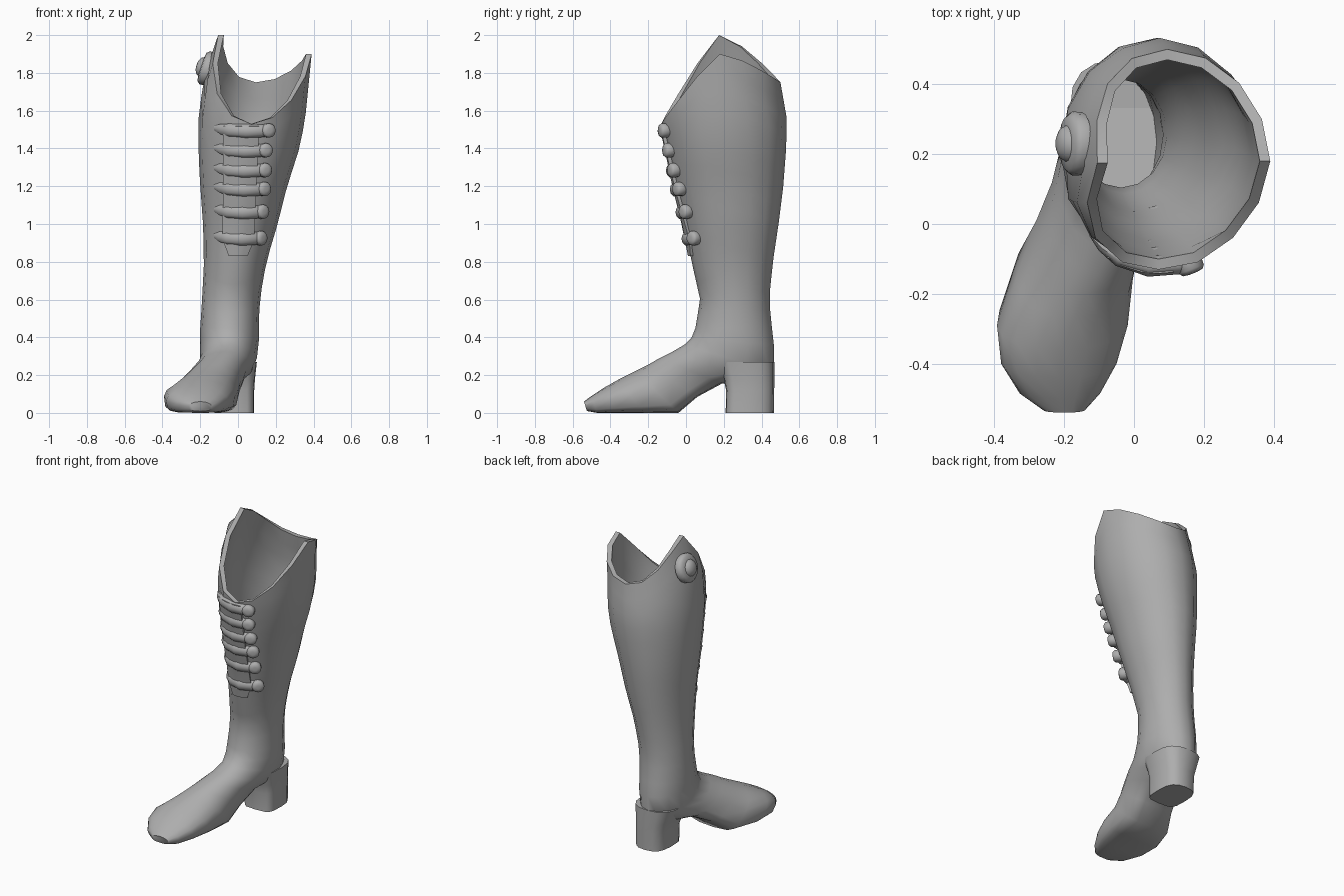
import bpy, bmesh, math
from mathutils import Vector

if "Cube" in bpy.data.objects:
    bpy.data.objects.remove(bpy.data.objects["Cube"])

N = 16
TAU = 2 * math.pi
leather = bpy.data.materials.new("grey_leather")
leather.diffuse_color = (0.42, 0.42, 0.42, 1)
leather.use_nodes = True
leather.node_tree.nodes["Principled BSDF"].inputs["Base Color"].default_value = leather.diffuse_color


def loft(name, rings, angle=45):
    """Skin a list of equal-length point rings and cap both ends."""
    bm = bmesh.new()
    rows = [[bm.verts.new(p) for p in r] for r in rings]
    n = len(rows[0])
    for a, b in zip(rows, rows[1:]):
        for i in range(n):
            j = (i + 1) % n
            bm.faces.new((a[i], a[j], b[j], b[i]))
    bm.faces.new(rows[0])
    bm.faces.new(rows[-1])
    bmesh.ops.recalc_face_normals(bm, faces=bm.faces)
    me = bpy.data.meshes.new(name)
    bm.to_mesh(me)
    bm.free()
    me.materials.append(leather)
    ob = bpy.data.objects.new(name, me)
    bpy.context.collection.objects.link(ob)
    bpy.ops.object.select_all(action='DESELECT')
    ob.select_set(True)
    bpy.context.view_layer.objects.active = ob
    bpy.ops.object.shade_smooth_by_angle(angle=math.radians(angle))
    return ob


# Shaft section by height: z, x left, x right, y front, y back
SHAFT = [(0.45, -.20, .11, .05, .455), (0.6, -.19, .115, .075, .44),
         (0.8, -.18, .15, .03, .46), (1.0, -.185, .21, -.01, .49),
         (1.2, -.20, .26, -.06, .515), (1.4, -.21, .325, -.10, .53),
         (1.55, -.21, .355, -.135, .535), (1.75, -.185, .375, -.135, .50),
         (1.9, -.14, .39, -.13, .49), (2.0, -.105, .39, -.13, .48)]


def section(z):
    z = min(max(z, SHAFT[0][0]), SHAFT[-1][0])
    for a, b in zip(SHAFT, SHAFT[1:]):
        if z <= b[0]:
            t = (z - a[0]) / (b[0] - a[0])
            xl, xr, yf, yb = (p + (q - p) * t for p, q in zip(a[1:], b[1:]))
            return (xl + xr) / 2, (xr - xl) / 2, (yf + yb) / 2, (yb - yf) / 2


def rim(c, s):
    """Scalloped top edge: low front, high sides, medium back."""
    peak = 1.95 - 0.05 * c / max(abs(c), .01) if abs(c) > .01 else 1.95
    low, p = (1.53, 1.2) if s < 0 else (1.75, 1.5)
    return low + (peak - low) * (1 - abs(s) ** p)


def shaft_ring(t, inset=0.0):
    ring = []
    for i in range(N):
        c, s = math.cos(TAU * i / N), math.sin(TAU * i / N)
        z = 0.45 + (rim(c, s) - 0.45) * t
        cx, hx, cy, hy = section(z)
        ring.append((cx + (hx - inset) * c, cy + (hy - inset) * s, z))
    return ring


def spow(v, e):
    return math.copysign(abs(v) ** e, v)


def foot_ring(yt, zt, yb, zb, cx, hx, e):
    """Tilted ring from an instep point to a sole point; e < 1 squares the sole."""
    ring = []
    for i in range(N):
        c, s = math.cos(TAU * i / N), math.sin(TAU * i / N)
        if s > 0:
            c, s = spow(c, e), spow(s, e)
        k = (s + 1) / 2
        ring.append((cx + hx * c, yt + (yb - yt) * k, zt + (zb - zt) * k))
    return ring


# Boot body: lining, rim, shaft, instep and toe in one skin
FOOT = [(.03, .40, .465, .36, -.045, .155, 1), (-.01, .36, .465, .22, -.05, .15, 1),
        (-.07, .325, .33, .17, -.07, .148, .8), (-.14, .29, .19, .155, -.10, .142, .6),
        (-.20, .255, .06, .085, -.135, .15, .5), (-.27, .22, -.04, 0, -.17, .167, .5),
        (-.36, .175, -.22, 0, -.205, .187, .5), (-.44, .13, -.36, 0, -.215, .165, .5),
        (-.50, .09, -.47, 0, -.212, .115, .5), (-.54, .06, -.525, .01, -.2, .06, .6)]
steps = [i / 14 for i in range(15)]
rings = [foot_ring(.04, .33, .43, .25, -.05, .115, 1)]
rings += [shaft_ring(t, .03) for t in steps]
rings += [shaft_ring(t) for t in reversed(steps)]
rings += [foot_ring(*f) for f in FOOT]
loft("boot_body", rings, 50)

# Block heel: flat front, rounded back
HEEL = [(0, -.02, .105, .21, .465), (.12, -.022, .108, .212, .467),
        (.18, -.03, .12, .20, .468), (.27, -.042, .142, .17, .468)]
rings = []
for z, cx, hx, yf, yb in HEEL:
    ring = []
    for i in range(N):
        a = TAU * i / N
        e = .45 if math.sin(a) < 0 else .75
        ring.append((cx + hx * spow(math.cos(a), e),
                     (yf + yb) / 2 + (yb - yf) / 2 * spow(math.sin(a), e), z))
    rings.append(ring)
loft("heel", rings)


def front_point(x, z):
    """Point and outward normal on the front of the shaft."""
    cx, hx, cy, hy = section(z)
    u = (x - cx) / hx
    v = -math.sqrt(max(0.02, 1 - u * u))
    return Vector((x, cy + hy * v, z)), Vector((u / hx, v / hy, 0)).normalized()


def turned(name, centre, axis, profile, n=12):
    """Round part from (radius, height) pairs along an axis."""
    axis = axis.normalized()
    side = axis.cross(Vector((0, 0, 1))).normalized()
    up = side.cross(axis)
    loft(name, [[centre + axis * h + (side * math.cos(TAU * i / n) + up * math.sin(TAU * i / n)) * r
                 for i in range(n)] for r, h in profile])


# Placket under the straps
rings = []
for k in range(9):
    z = 0.83 + 0.69 * k / 8
    w = 0.045 if k == 0 else 0.075 + 0.015 * k / 8
    cx = 0.0 + 0.02 * k / 8
    pts = [front_point(cx + w * (j / 2 - 1), z) for j in range(5)]
    rings.append([p + n * .014 for p, n in pts] + [p - n * .012 for p, n in reversed(pts)])
loft("placket", rings)

# Straps with a button at the right end
STRAPS = [(1.495, .155), (1.39, .14), (1.285, .135), (1.185, .13), (1.065, .12), (.925, .11)]
for k, (z, xr) in enumerate(STRAPS):
    rings = []
    for t, rn, rz in [(0, .004, .012), (.12, .016, .028), (.3, .026, .036),
                      (.6, .03, .038), (.9, .03, .036), (1, .024, .028)]:
        p, n = front_point(-.125 + (xr + .125) * t, z)
        p.z += .012 * (1 - t) - .008 * math.sin(math.pi * t)
        rings.append([p + n * rn * math.cos(TAU * i / 10) + Vector((0, 0, rz * math.sin(TAU * i / 10)))
                      for i in range(10)])
    loft("strap_%d" % (k + 1), rings)
    p, n = front_point(xr, z)
    turned("strap_button_%d" % (k + 1), p, n,
           [(.034, -.02), (.038, .0), (.038, .026), (.03, .036), (.012, .039)])

# Round boss on the outer side of the cuff
turned("side_boss", Vector((-.168, .23, 1.825)), Vector((-1, 0, .33)),
       [(.09, -.02), (.092, .008), (.078, .024), (.052, .028), (.044, .042), (.024, .052), (.006, .054)], 16)
